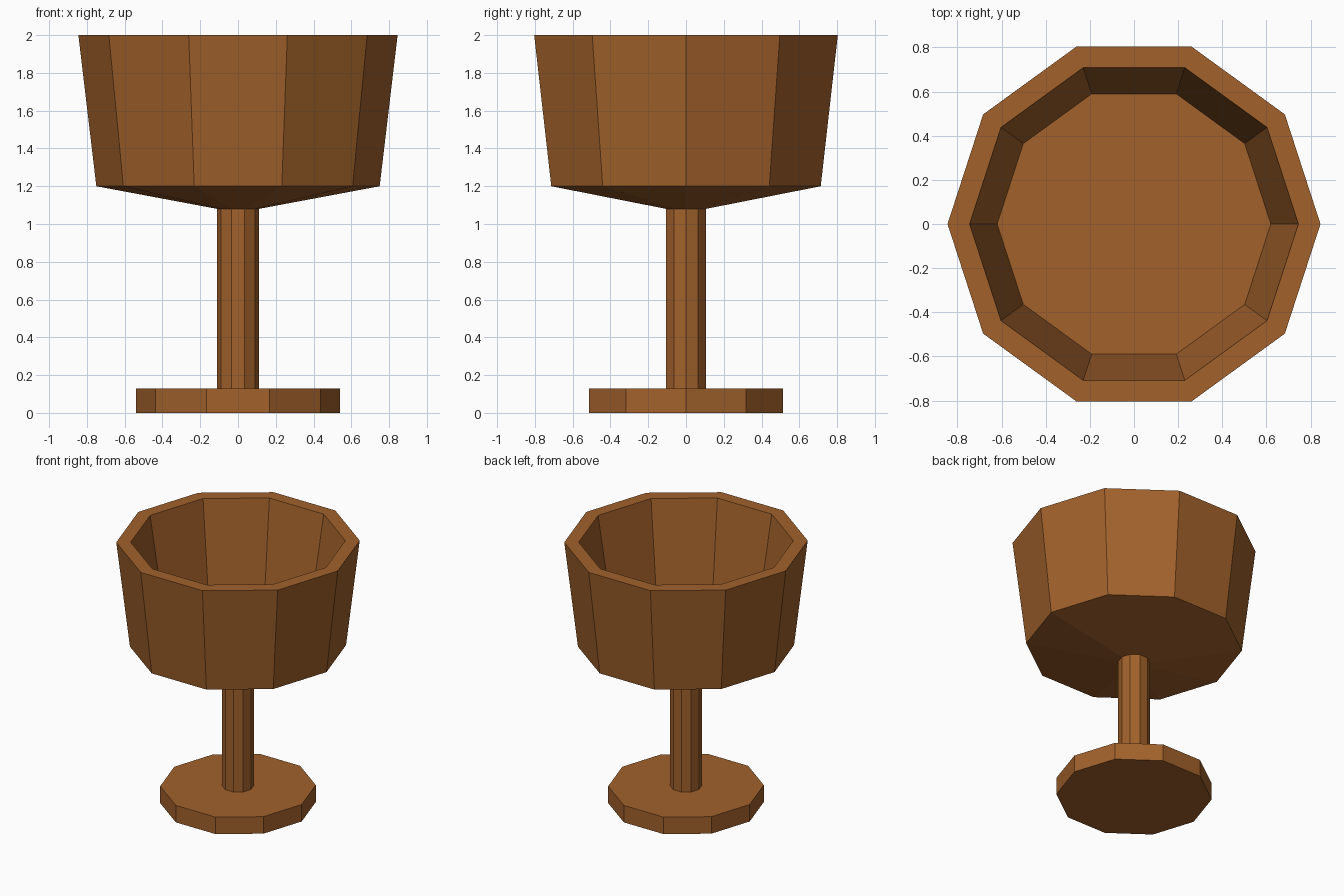
import bpy, bmesh, math

if "Cube" in bpy.data.objects:
    bpy.data.objects.remove(bpy.data.objects["Cube"])

SIDES = 10

# Turned profile (radius, z): foot, stem, bowl outside, rim, bowl inside
PROFILE = [
    (0.54, 0.00), (0.54, 0.13),
    (0.11, 0.13), (0.11, 1.08),
    (0.75, 1.20), (0.845, 2.00),
    (0.745, 2.00), (0.62, 1.24),
]


def lathe(name, profile, sides):
    bm = bmesh.new()
    rings = [[bm.verts.new((r * math.cos(2 * math.pi * i / sides),
                            r * math.sin(2 * math.pi * i / sides), z))
              for i in range(sides)] for r, z in profile]
    for low, high in zip(rings, rings[1:]):
        for i in range(sides):
            j = (i + 1) % sides
            bm.faces.new((low[i], low[j], high[j], high[i]))
    # Close the underside of the foot and the floor of the bowl
    bm.faces.new(rings[0][::-1])
    bm.faces.new(rings[-1])
    bmesh.ops.recalc_face_normals(bm, faces=bm.faces)
    mesh = bpy.data.meshes.new(name)
    bm.to_mesh(mesh)
    bm.free()
    obj = bpy.data.objects.new(name, mesh)
    bpy.context.collection.objects.link(obj)
    return obj


# Brown wooden goblet
wood = bpy.data.materials.new("wood")
wood.diffuse_color = (0.36, 0.12, 0.024, 1)
wood.use_nodes = True
wood.node_tree.nodes["Principled BSDF"].inputs["Base Color"].default_value = wood.diffuse_color
goblet = lathe("goblet", PROFILE, SIDES)
goblet.data.materials.append(wood)
